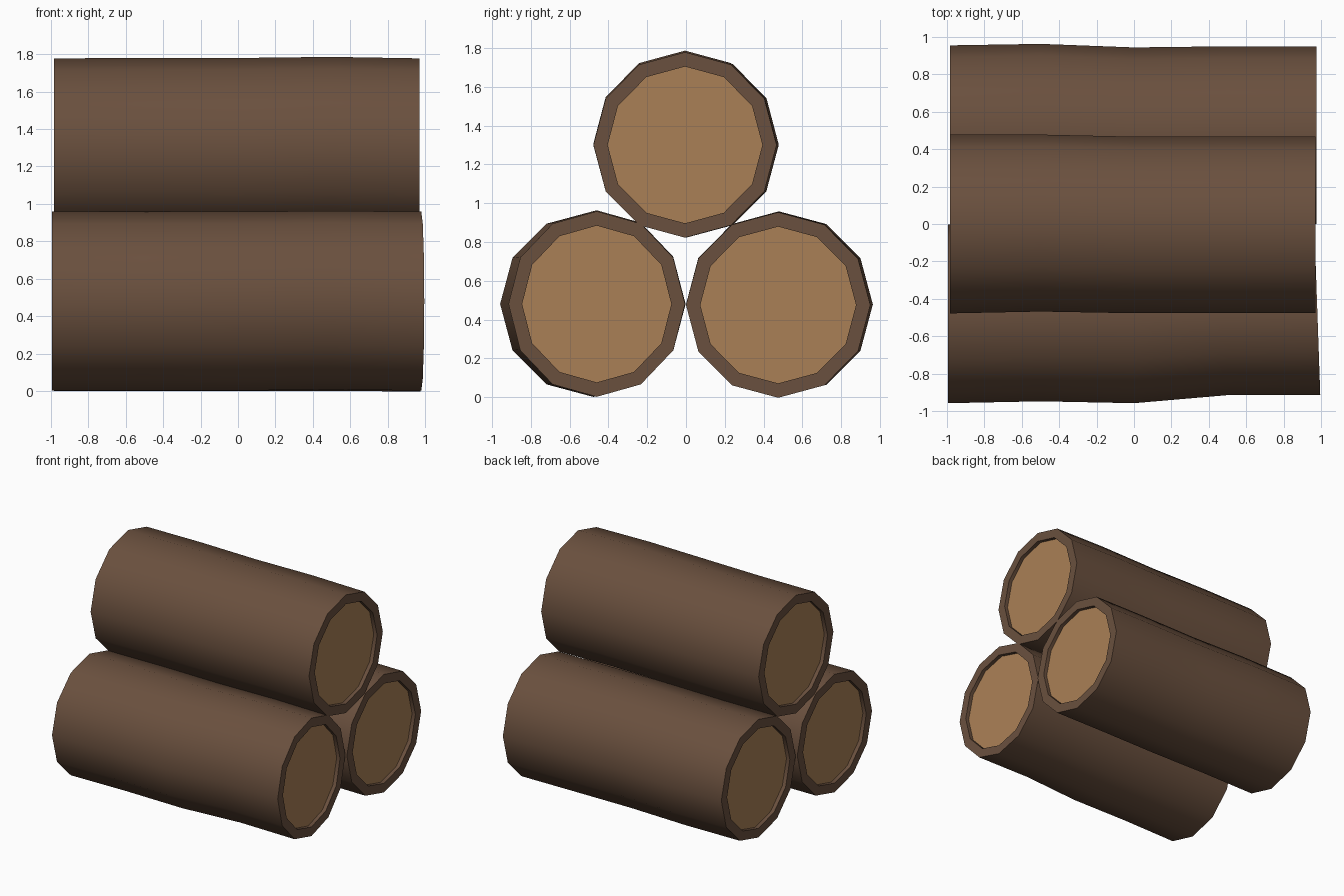
import bpy
import bmesh
import math

default = bpy.data.objects.get("Cube")
if default:
    bpy.data.objects.remove(default, do_unlink=True)


def linear(c):
    c /= 255
    return c / 12.92 if c <= 0.04 else ((c + 0.055) / 1.055) ** 2.4


def material(name, rgb):
    colour = [linear(c) for c in rgb] + [1]
    mat = bpy.data.materials.new(name)
    mat.use_nodes = True
    mat.diffuse_color = colour
    bsdf = mat.node_tree.nodes["Principled BSDF"]
    bsdf.inputs["Base Color"].default_value = colour
    bsdf.inputs["Roughness"].default_value = 0.9
    return mat


BARK = material("brown_bark", (106, 80, 62))
WOOD = material("cut_wood", (170, 128, 86))
SIDES = 12
RADIUS = 0.478
RECESS = 0.03


def make_log(name, stations, tilt=0):
    """Stations run along x as (x, centre y, centre z, radius in y)."""
    bm = bmesh.new()

    def ring(x, y, z, ry, scale=1, lean=0):
        verts = []
        for i in range(SIDES):
            a = math.tau * i / SIDES
            dy = ry * scale * math.cos(a)
            dz = RADIUS * scale * math.sin(a)
            verts.append(bm.verts.new((x + lean * dy, y + dy, z + dz)))
        return verts

    # Recessed cut, rim, bark rings, rim, recessed cut
    first, last = stations[0], stations[-1]
    rings = [ring(first[0] + RECESS, *first[1:], scale=0.845),
             ring(*first, scale=0.845)]
    rings += [ring(*s) for s in stations[:-1]]
    rings += [ring(*last, lean=tilt),
              ring(*last, scale=0.845, lean=tilt),
              ring(last[0] - RECESS, *last[1:], scale=0.845, lean=tilt)]
    for a, b in zip(rings, rings[1:]):
        for i in range(SIDES):
            j = (i + 1) % SIDES
            bm.faces.new((a[i], a[j], b[j], b[i]))
    for end in (rings[0], rings[-1]):
        bm.faces.new(end).material_index = 1
    bmesh.ops.recalc_face_normals(bm, faces=bm.faces)

    mesh = bpy.data.meshes.new(name)
    bm.to_mesh(mesh)
    bm.free()
    mesh.materials.append(BARK)
    mesh.materials.append(WOOD)
    obj = bpy.data.objects.new(name, mesh)
    bpy.context.collection.objects.link(obj)
    bpy.ops.object.select_all(action="DESELECT")
    obj.select_set(True)
    bpy.context.view_layer.objects.active = obj
    bpy.ops.object.shade_smooth_by_angle(angle=math.radians(40))


# Two logs on the ground, one resting in the gap above
make_log("front_log", [(-0.995, -0.48, 0.48, RADIUS),
                       (-0.5, -0.475, 0.48, 0.473),
                       (0, -0.48, 0.48, RADIUS),
                       (0.5, -0.46, 0.485, 0.455),
                       (0.98, -0.46, 0.48, 0.455)], tilt=-0.035)
make_log("back_log", [(-0.985, 0.48, 0.478, 0.475),
                      (-0.5, 0.485, 0.478, RADIUS),
                      (0, 0.472, 0.478, 0.472),
                      (0.5, 0.475, 0.478, 0.475),
                      (0.975, 0.475, 0.475, 0.475)])
make_log("top_log", [(-0.985, 0, 1.3, RADIUS),
                     (-0.5, 0.005, 1.302, 0.473),
                     (0, -0.005, 1.302, 0.472),
                     (0.5, -0.005, 1.308, 0.472),
                     (0.97, -0.005, 1.3, 0.472)])
